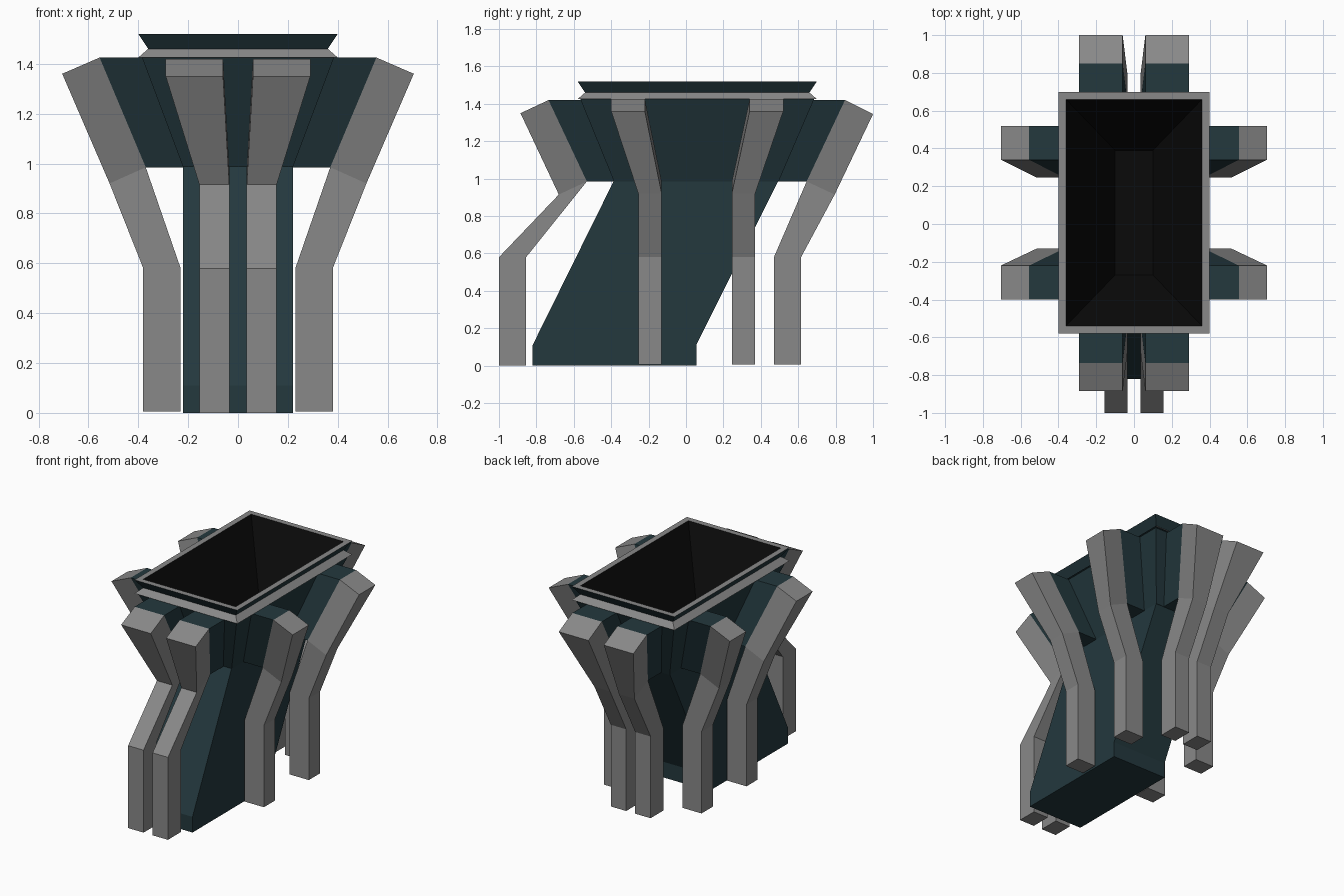
import bpy, bmesh

if "Cube" in bpy.data.objects:
    bpy.data.objects.remove(bpy.data.objects["Cube"])


def material(name, rgb):
    m = bpy.data.materials.new(name)
    m.diffuse_color = (*rgb, 1)
    m.use_nodes = True
    m.node_tree.nodes["Principled BSDF"].inputs["Base Color"].default_value = m.diffuse_color
    return m


TEAL = material("dark_teal", (0.017, 0.04, 0.048))
BLACK = material("black", (0.003, 0.003, 0.003))
GREY = material("grey", (0.25, 0.25, 0.25))


def loft(name, rings, mats, bands=None):
    """Skin a stack of four-point rings, with capped ends."""
    bm = bmesh.new()
    vs = [[bm.verts.new(p) for p in r] for r in rings]
    for k, (a, b) in enumerate(zip(vs, vs[1:])):
        for i in range(4):
            j = (i + 1) % 4
            f = bm.faces.new((a[i], a[j], b[j], b[i]))
            f.material_index = bands[k] if bands else 0
    bm.faces.new(vs[0][::-1])
    end = bm.faces.new(vs[-1])
    end.material_index = bands[-1] if bands else 0
    bmesh.ops.recalc_face_normals(bm, faces=bm.faces)
    me = bpy.data.meshes.new(name)
    bm.to_mesh(me)
    bm.free()
    for m in mats:
        me.materials.append(m)
    ob = bpy.data.objects.new(name, me)
    bpy.context.collection.objects.link(ob)
    return ob


def rect(x, y0, y1, z):
    return [(-x, y0, z), (x, y0, z), (x, y1, z), (-x, y1, z)]


# Leaning shaft
loft("leaning_shaft", [rect(.22, -.82, .055, 0), rect(.22, -.82, .055, .11),
                       rect(.22, -.385, .495, .99)], [TEAL])

# Funnel with grey collar, flared lip and dark hollow
loft("funnel_basin", [rect(.22, -.385, .495, .985), rect(.385, -.565, .685, 1.425),
                      rect(.40, -.58, .70, 1.425), rect(.36, -.54, .66, 1.46),
                      rect(.40, -.58, .70, 1.52), rect(.36, -.54, .66, 1.52),
                      rect(.10, -.27, .39, 1.02)],
     [TEAL, GREY, BLACK], [0, 0, 1, 0, 1, 2, 2])


def support(name, axis, sign, path, low, high, fin_in):
    """Bent grey leg plus the teal fin joining it to the funnel."""
    def place(r, w, z):
        return (sign * r, w, z) if axis == "x" else (w, sign * r, z)

    def section(r0, z0, r1, z1, w):
        return [place(r0, w[0], z0), place(r1, w[0], z1),
                place(r1, w[1], z1), place(r0, w[1], z0)]

    widths = (low, low, low, high)
    loft(name + "_leg", [section(*p, w) for p, w in zip(path, widths)], [GREY])
    mid, top = path[2], path[3]
    loft(name + "_fin", [section(fin_in[0], mid[1], mid[0], mid[1], low),
                         section(fin_in[1], top[1], top[0], top[1], high)], [TEAL])


# Paths: inner radius, inner z, outer radius, outer z
SIDE = [(.23, .005, .38, .005), (.23, .58, .38, .58),
        (.37, .985, .515, .92), (.555, 1.425, .705, 1.36)]
FRONT = [(.855, 0, 1.0, 0), (.855, .58, 1.0, .58),
         (.53, .985, .68, .915), (.735, 1.42, .885, 1.35)]
BACK = [(.47, .005, .615, .005), (.47, .58, .615, .58),
        (.645, .985, .795, .915), (.85, 1.42, 1.0, 1.345)]

for s, side in ((-1, "left"), (1, "right")):
    support(side + "_side_front", "x", s, SIDE, (-.255, -.13), (-.40, -.22), (.19, .37))
    support(side + "_side_back", "x", s, SIDE, (.245, .37), (.34, .52), (.19, .37))
    low, high = (s * .035, s * .155), (s * .06, s * .29)
    support(side + "_front", "y", -1, FRONT, low, high, (.36, .54))
    support(side + "_back", "y", 1, BACK, low, high, (.47, .66))
